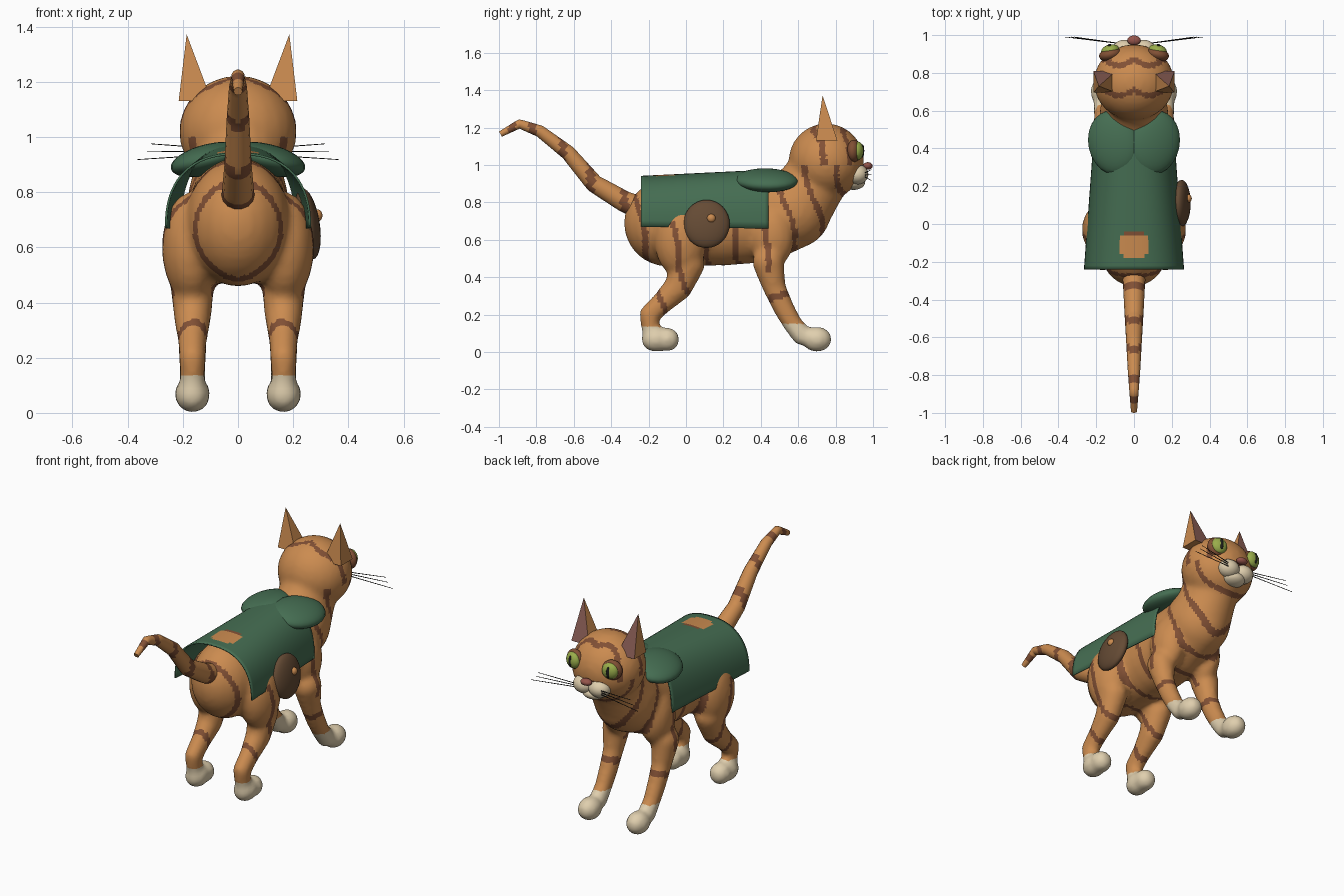
import bpy, bmesh, math
from mathutils import Matrix, Vector

cube = bpy.data.objects.get("Cube")
if cube:
    bpy.data.objects.remove(cube, do_unlink=True)


def material(name, r, g, b):
    m = bpy.data.materials.new(name)
    m.use_nodes = True
    m.diffuse_color = (r, g, b, 1)
    m.node_tree.nodes["Principled BSDF"].inputs["Base Color"].default_value = (r, g, b, 1)
    return m


ORANGE = material("orange fur", .60, .26, .08)
STRIPE = material("dark stripe", .22, .08, .035)
CREAM = material("cream fur", .74, .62, .42)
GREEN = material("green cloth", .06, .155, .085)
PINK = material("inner ear", .25, .11, .09)
NOSE = material("nose", .30, .09, .07)
IRIS = material("eye green", .32, .42, .07)
LEATHER = material("brown leather", .13, .07, .035)
BLACK = material("black", .012, .012, .01)

# Unit ball, made once and reused for every rounded form
bm = bmesh.new()
bmesh.ops.create_uvsphere(bm, u_segments=24, v_segments=16, radius=1)
bm.verts.index_update()
BALL_VERTS = [v.co.copy() for v in bm.verts]
BALL_FACES = [[v.index for v in f.verts] for f in bm.faces]
bm.free()


def add_object(name, mesh, mats, smooth=True):
    obj = bpy.data.objects.new(name, mesh)
    bpy.context.scene.collection.objects.link(obj)
    for m in mats:
        mesh.materials.append(m)
    for p in mesh.polygons:
        p.use_smooth = smooth
    return obj


def finish(name, bm, mats, smooth=True):
    mesh = bpy.data.meshes.new(name)
    bm.to_mesh(mesh)
    bm.free()
    return add_object(name, mesh, mats, smooth)


def blob(center, radii, rot=Matrix.Identity(4)):
    return Matrix.Translation(center) @ rot @ Matrix.Diagonal((*radii, 1))


def balls(name, blobs, mats):
    verts, faces = [], []
    for mat in blobs:
        start = len(verts)
        verts += [mat @ v for v in BALL_VERTS]
        faces += [[start + i for i in f] for f in BALL_FACES]
    mesh = bpy.data.meshes.new(name)
    mesh.from_pydata(verts, [], faces)
    mesh.update()
    return add_object(name, mesh, mats)


def ellipsoid(name, center, radii, mat, rot=Matrix.Identity(4)):
    balls(name, [blob(center, radii, rot)], [mat])


def lerp_points(points, steps):
    out = [Vector(points[0])]
    for a, b in zip(points, points[1:]):
        out += [Vector(a).lerp(Vector(b), i / steps) for i in range(1, steps + 1)]
    return out


def chain(x, points, widen):
    """Row of overlapping balls through (y, z, radius) points."""
    return [blob((x, y, z), (r * widen, r, r)) for y, z, r in lerp_points(points, 5)]


def bake(obj):
    dg = bpy.context.evaluated_depsgraph_get()
    mesh = bpy.data.meshes.new_from_object(obj.evaluated_get(dg))
    obj.modifiers.clear()
    obj.data = mesh
    return mesh


def tube(name, points, radii, resolution, mats):
    cu = bpy.data.curves.new(name, 'CURVE')
    cu.dimensions = '3D'
    cu.bevel_depth = 1
    cu.bevel_resolution = resolution
    cu.use_fill_caps = True
    sp = cu.splines.new('POLY')
    sp.points.add(len(points) - 1)
    for p, co, r in zip(sp.points, points, radii):
        p.co = (*co, 1)
        p.radius = r
    tmp = bpy.data.objects.new(name + " path", cu)
    bpy.context.scene.collection.objects.link(tmp)
    dg = bpy.context.evaluated_depsgraph_get()
    mesh = bpy.data.meshes.new_from_object(tmp.evaluated_get(dg))
    bpy.data.objects.remove(tmp, do_unlink=True)
    return add_object(name, mesh, mats)


# Body, head and legs fused into one skin
parts = chain(0, [(-.1, .69, .232), (.2, .69, .228), (.4, .705, .228), (.57, .76, .208)], .82)
parts += chain(0, [(.57, .76, .205), (.65, .86, .18), (.73, .98, .17)], .9)
parts.append(blob((0, .75, 1.02), (.214, .202, .202)))
for s in (-1, 1):
    x = s * .165
    parts += chain(x, [(.01, .47, .09), (-.04, .35, .076), (-.12, .27, .06), (-.195, .2, .055), (-.19, .12, .048)], .9)
    parts += chain(x, [(.44, .48, .085), (.47, .35, .062), (.52, .24, .057), (.57, .15, .052), (.62, .09, .055)], .92)
    parts += [blob((s * .168, -.03, .6), (.108, .14, .2)),
              blob((s * .13, .46, .62), (.09, .12, .17)),
              blob((x, -.16, .068), (.064, .08, .068)),
              blob((x, -.1, .067), (.062, .065, .064)),
              blob((x, .7, .068), (.065, .08, .068))]
skin = balls("body", parts, [ORANGE, STRIPE, CREAM])
fuse = skin.modifiers.new("fuse", 'REMESH')
fuse.mode = 'VOXEL'
fuse.voxel_size = .016
skin.modifiers.new("soften", 'SMOOTH').iterations = 6
mesh = bake(skin)


# Fur colours: cream paws, slanted stripes on the body, rings on head and front legs
def fur(c):
    x, y, z = c
    if z < (.15 if y > .3 else .135):
        return 2
    if z > 1.0:
        bend = y + .03 * math.sin(20 * abs(x))
        return int(abs(bend - .71) < .016 or abs(bend - .87) < .016)
    if z < .42 and y > .25:
        return int(.28 < z - .3 * (y - .5) < .32)
    t = y + .25 * (z - .7) + .015 * math.sin(14 * z + 9 * abs(x))
    return int((t + .262) % .16 < .031)


for p in mesh.polygons:
    p.material_index = fur(p.center)
    p.use_smooth = True

# Tail with dark rings
path = lerp_points([(0, -.2, .75), (0, -.33, .805), (0, -.49, .9), (0, -.63, 1.065),
                    (0, -.78, 1.18), (0, -.89, 1.22), (0, -.992, 1.165)], 8)
n = len(path) - 1
tail = tube("tail", path, [.066 - .05 * i / n for i in range(n + 1)], 5, [ORANGE, STRIPE])
for p in tail.data.polygons:
    p.material_index = int(any(abs(p.center.y + r) < .02 for r in (.33, .51, .66, .82, .93)))

# Open saddle cloth, arched over the back
bm = bmesh.new()
rows, cols, power = 34, 40, 2 / 2.4
grid = []
for i in range(rows + 1):
    f = i / rows
    width, top, low = .265 - .05 * f, .942 + .033 * f, .67 - .01 * f
    row = []
    for j in range(cols + 1):
        a = (j / cols - .5) * math.pi
        px = math.copysign(width * abs(math.sin(a)) ** power, a)
        pz = low + (top - low) * max(math.cos(a), 0) ** power
        row.append(bm.verts.new((px, -.24 + .68 * f, pz)))
    grid.append(row)
for i in range(rows):
    for j in range(cols):
        bm.faces.new((grid[i][j], grid[i][j + 1], grid[i + 1][j + 1], grid[i + 1][j]))
cloth = finish("saddle_cloth", bm, [GREEN, ORANGE, STRIPE])
# Worn patch showing fur
for p in cloth.data.polygons:
    x, y, z = p.center
    if (x / .085) ** 4 + ((y + .11) / .066) ** 4 < 1:
        p.material_index = 2 if y > -.07 else 1
cloth.modifiers.new("thickness", 'SOLIDIFY').thickness = .008
bake(cloth)

# Shoulder collar, eyes, muzzle, ears and whiskers on both sides
for s, side in ((1, "left"), (-1, "right")):
    tilt = Matrix.Rotation(s * math.radians(14), 4, 'Y') @ Matrix.Rotation(-s * math.radians(12), 4, 'Z')
    ellipsoid(side + "_collar", (s * .108, .43, .918), (.138, .172, .056), GREEN, tilt)

    turn = Matrix.Rotation(-s * math.radians(14), 4, 'Z')
    ellipsoid(side + "_eye_rim", (s * .126, .898, 1.075), (.06, .036, .06), STRIPE, turn)
    ellipsoid(side + "_eye", (s * .126, .918, 1.076), (.049, .032, .049), IRIS, turn)
    ellipsoid(side + "_pupil", (s * .129, .944, 1.076), (.011, .009, .035), BLACK, turn)
    ellipsoid(side + "_muzzle", (s * .052, .915, .95), (.066, .06, .054), CREAM)

    # Pyramid ear with a pink front face
    bm = bmesh.new()
    base = [bm.verts.new((s * x, y, 1.13)) for x, y in ((.095, .695), (.215, .695), (.215, .81), (.095, .81))]
    tip = bm.verts.new((s * .186, .73, 1.372))
    bm.faces.new(base)
    for k in range(4):
        face = bm.faces.new((base[k], base[(k + 1) % 4], tip))
        face.material_index = int(k == 2)
    bmesh.ops.recalc_face_normals(bm, faces=bm.faces)
    finish(side + "_ear", bm, [ORANGE, PINK], False)

    for k, (x, z) in enumerate(((.315, .975), (.33, .948), (.364, .918))):
        tube(f"{side}_whisker_{k + 1}", [(s * .07, .955, .957 - .01 * k), (s * x, .99, z)],
             (.0025, .0015), 1, [BLACK])

ellipsoid("chin", (0, .895, .905), (.07, .062, .038), CREAM)
ellipsoid("nose", (0, .972, .995), (.036, .026, .02), NOSE)

# Round pouch with a button on one flank
lean = Matrix.Rotation(math.radians(-9), 4, 'Y')
ellipsoid("pouch", (.252, .11, .685), (.044, .124, .13), LEATHER, lean)
ellipsoid("pouch_button", (.286, .135, .715), (.02, .023, .023), ORANGE)
